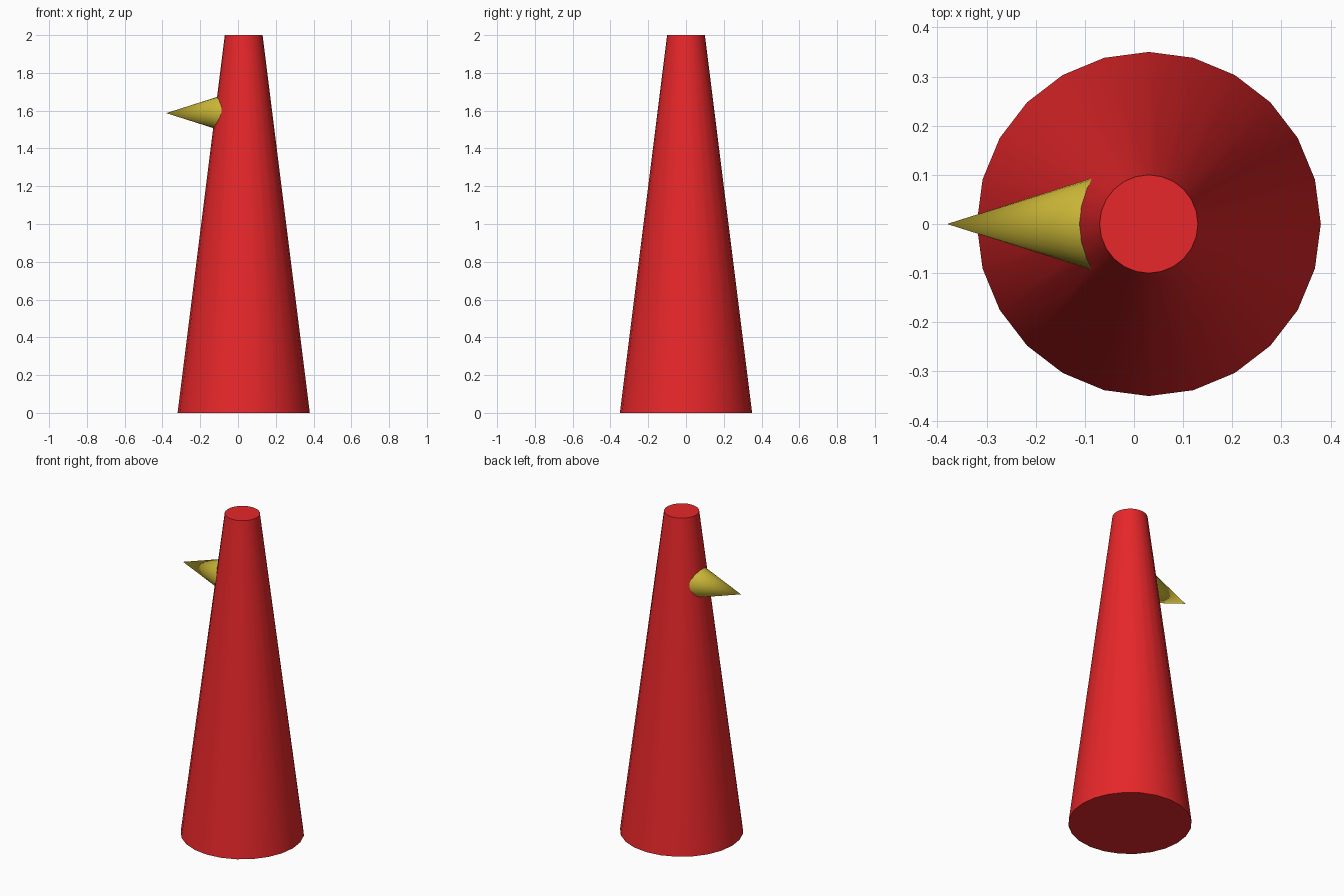
import bpy, math

if "Cube" in bpy.data.objects:
    bpy.data.objects.remove(bpy.data.objects["Cube"])


def material(name, color):
    mat = bpy.data.materials.new(name)
    mat.diffuse_color = (*color, 1)
    mat.use_nodes = True
    mat.node_tree.nodes["Principled BSDF"].inputs["Base Color"].default_value = mat.diffuse_color
    return mat


def cone(name, r1, r2, depth, location, rotation, mat):
    bpy.ops.mesh.primitive_cone_add(vertices=24, radius1=r1, radius2=r2, depth=depth,
                                    location=location, rotation=rotation)
    obj = bpy.context.object
    obj.name = name
    obj.data.materials.append(mat)
    bpy.ops.object.shade_smooth_by_angle(angle=math.radians(30))
    return obj


red = material("red", (0.8, 0.02, 0.023))
yellow = material("yellow", (0.62, 0.49, 0.04))

# Tall tapered body standing on the ground
cone("body", 0.35, 0.10, 2.0, (0.03, 0, 1.0), (0, 0, 0), red)

# Pointed beak facing -x, its base sunk into the body
tip_x, base_radius, length = -0.38, 0.10, 0.315
cone("beak", base_radius, 0, length, (tip_x + length / 2, 0, 1.587),
     (0, -math.pi / 2, 0), yellow)
